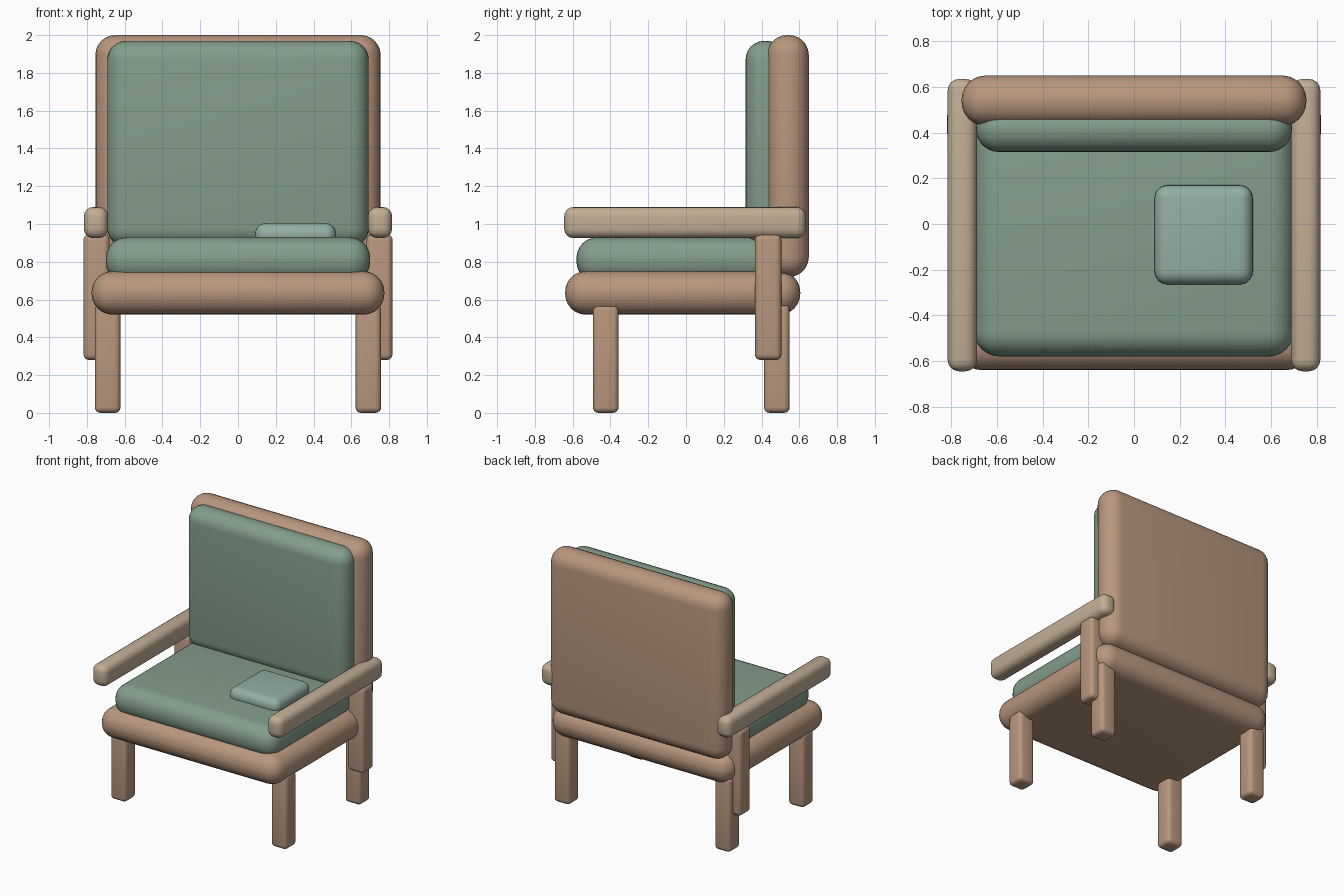
import bpy, bmesh
from math import radians

if "Cube" in bpy.data.objects:
    bpy.data.objects.remove(bpy.data.objects["Cube"])


def material(name, rgb):
    m = bpy.data.materials.new(name)
    m.diffuse_color = (*rgb, 1)
    m.use_nodes = True
    m.node_tree.nodes["Principled BSDF"].inputs["Base Color"].default_value = m.diffuse_color
    return m


WOOD = material("wood", (0.48, 0.31, 0.21))
PALE = material("pale_wood", (0.54, 0.42, 0.30))
GREEN = material("green_fabric", (0.23, 0.34, 0.26))
MINT = material("mint_fabric", (0.29, 0.43, 0.37))


def rounded_box(name, x, y, z, radius, mat, segments=6):
    """Box between the given (min, max) ranges, with rounded edges."""
    lo, hi = zip(x, y, z)
    bm = bmesh.new()
    bmesh.ops.create_cube(bm, size=1)
    for v in bm.verts:
        v.co = [(a + b) / 2 + c * (b - a) for a, b, c in zip(lo, hi, v.co)]
    bmesh.ops.bevel(bm, geom=bm.edges[:], offset=radius, segments=segments,
                    profile=0.5, affect='EDGES')
    mesh = bpy.data.meshes.new(name)
    bm.to_mesh(mesh)
    bm.free()
    mesh.materials.append(mat)
    ob = bpy.data.objects.new(name, mesh)
    bpy.context.collection.objects.link(ob)
    bpy.ops.object.select_all(action='DESELECT')
    ob.select_set(True)
    bpy.context.view_layer.objects.active = ob
    bpy.ops.object.shade_smooth_by_angle(angle=radians(30))
    return ob


def pair(name, x, y, z, radius, mat, segments=4):
    """The same box on the right side and mirrored on the left."""
    rounded_box("right_" + name, x, y, z, radius, mat, segments)
    rounded_box("left_" + name, (-x[1], -x[0]), y, z, radius, mat, segments)


# Frame: seat base and backrest
rounded_box("seat_base", (-0.775, 0.775), (-0.64, 0.605), (0.52, 0.75), 0.11, WOOD)
rounded_box("backrest", (-0.755, 0.755), (0.43, 0.65), (0.72, 2.0), 0.105, WOOD)

# Upholstery
rounded_box("seat_cushion", (-0.70, 0.70), (-0.58, 0.46), (0.69, 0.93), 0.11, GREEN)
rounded_box("back_cushion", (-0.692, 0.692), (0.315, 0.525), (0.88, 1.97), 0.10, GREEN)
rounded_box("small_pad", (0.09, 0.52), (-0.265, 0.17), (0.88, 1.005), 0.058, MINT)

# Armrests and the posts carrying them
pair("armrest", (0.688, 0.816), (-0.645, 0.635), (0.925, 1.09), 0.05, PALE)
pair("arm_post", (0.68, 0.818), (0.365, 0.505), (0.28, 0.945), 0.03, WOOD)

# Legs
pair("front_leg", (0.622, 0.758), (-0.493, -0.357), (0, 0.575), 0.03, WOOD)
pair("back_leg", (0.622, 0.758), (0.413, 0.549), (0, 0.575), 0.03, WOOD)
